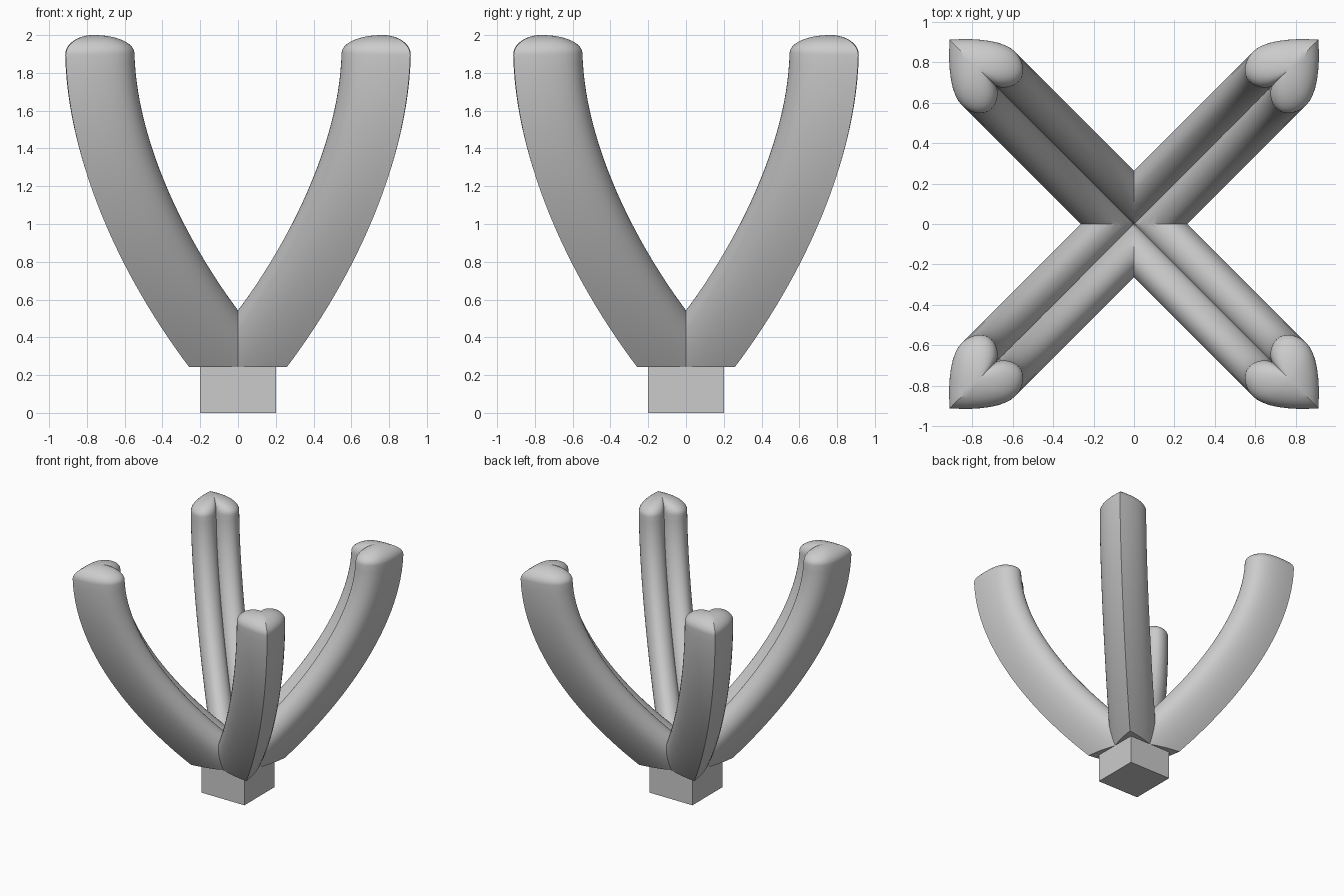
import bpy, bmesh, math
from mathutils import Vector
from mathutils.geometry import interpolate_bezier

if "Cube" in bpy.data.objects:
    bpy.data.objects.remove(bpy.data.objects["Cube"])

BASE_TOP = 0.243


def bez(p, t):
    u = 1 - t
    return p[0]*u**3 + p[1]*3*u*u*t + p[2]*3*u*t*t + p[3]*t**3


def bez_tangent(p, t):
    u = 1 - t
    return ((p[1]-p[0])*u*u + (p[2]-p[1])*2*u*t + (p[3]-p[2])*t*t).normalized()


# Heart cross-section: (outward offset, sideways offset), half then mirrored
segments = [
    [(-.125, 0), (-.155, .01), (-.188, .05), (-.188, .095)],
    [(-.188, .095), (-.188, .15), (-.13, .187), (-.07, .187)],
    [(-.07, .187), (0, .187), (.10, .115), (.20, 0)],
]
half = []
for seg in segments:
    half += interpolate_bezier(*[Vector(p) for p in seg], 9)[:-1]
half.append(Vector((.20, 0)))
heart = half + [Vector((p.x, -p.y)) for p in reversed(half[1:-1])]

# Arm path in the diagonal plane: (distance along diagonal, height)
path = [Vector(p) for p in ((0, .19), (.56, .64), (1.07, 1.3), (1.09, 1.9))]
diag = Vector((1, 1, 0)).normalized()
side = Vector((-1, 1, 0)).normalized()
up = Vector((0, 0, 1))

stations = []
for i in range(37):
    t = -.15 + 1.15 * i / 36
    stations.append((bez(path, t), bez_tangent(path, t), 1))
end, tan = path[3], bez_tangent(path, 1)
for i in range(1, 12):          # domed cap
    a = math.radians(90 * i / 12)
    stations.append((end + tan * .1 * math.sin(a), tan, math.cos(a)))

# Sweep one arm
bm = bmesh.new()
rings = []
for c, t, s in stations:
    out = diag * t.y - up * t.x
    centre = diag * c.x + up * c.y
    rings.append([bm.verts.new(centre + out * h.x * s + side * h.y * s) for h in heart])
n = len(heart)
for a, b in zip(rings, rings[1:]):
    for i in range(n):
        j = (i + 1) % n
        bm.faces.new((a[i], a[j], b[j], b[i]))
tip = end + tan * .1
pole = bm.verts.new(diag * tip.x + up * tip.y)
for i in range(n):
    bm.faces.new((rings[-1][i], rings[-1][(i + 1) % n], pole))


# Trim flat on the base, then to one quadrant so the four arms meet in mitres
def trim(co, no):
    cut = bmesh.ops.bisect_plane(bm, geom=bm.verts[:] + bm.edges[:] + bm.faces[:],
                                 dist=1e-5, plane_co=co, plane_no=no, clear_inner=True)
    return [e for e in cut["geom_cut"] if isinstance(e, bmesh.types.BMEdge)]


under = trim((0, 0, BASE_TOP), (0, 0, 1))
filled = bmesh.ops.edgenet_fill(bm, edges=under)
bmesh.ops.triangulate(bm, faces=filled["faces"])
trim((0, 0, 0), (1, 0, 0))
trim((0, 0, 0), (0, 1, 0))
bmesh.ops.recalc_face_normals(bm, faces=bm.faces[:])
if max(bm.faces, key=lambda f: f.calc_center_median().z).normal.z < 0:
    bmesh.ops.reverse_faces(bm, faces=bm.faces[:])
mesh = bpy.data.meshes.new("arms")
bm.to_mesh(mesh)
bm.free()
arms = bpy.data.objects.new("arms", mesh)
bpy.context.collection.objects.link(arms)

# Mirror into four arms
bpy.context.view_layer.objects.active = arms
arms.select_set(True)
mod = arms.modifiers.new("mirror", 'MIRROR')
mod.use_axis = (True, True, False)
mod.merge_threshold = .0005
bpy.ops.object.modifier_apply(modifier=mod.name)
bpy.ops.object.shade_smooth_by_angle(angle=math.radians(30))

# Square base block
bpy.ops.mesh.primitive_cube_add(size=1, location=(0, 0, BASE_TOP / 2))
base = bpy.context.object
base.name = "base_block"
base.scale = (.4, .4, BASE_TOP)
